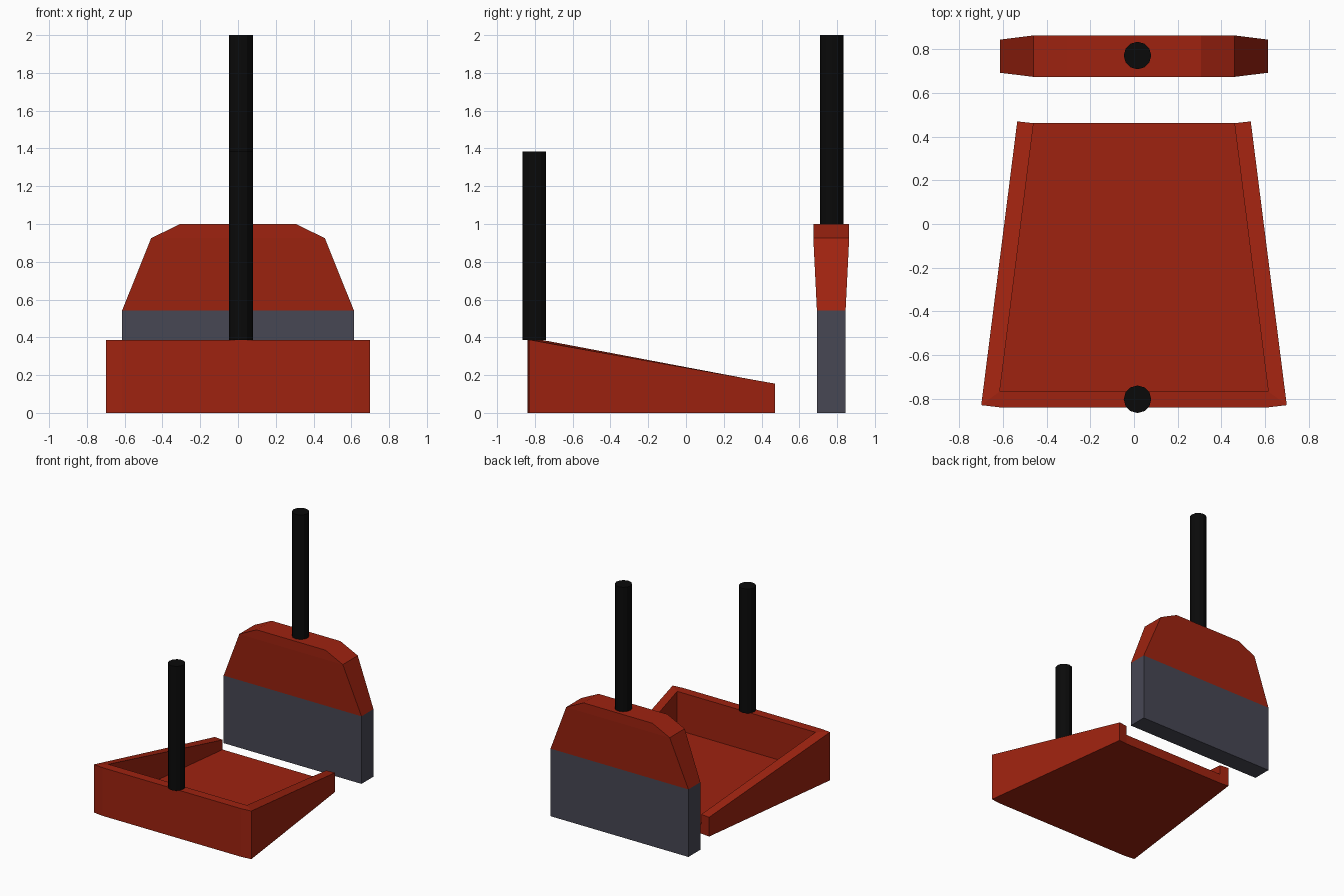
import bpy, bmesh, math

if "Cube" in bpy.data.objects:
    bpy.data.objects.remove(bpy.data.objects["Cube"])


def material(name, color):
    m = bpy.data.materials.new(name)
    m.diffuse_color = (*color, 1)
    m.use_nodes = True
    m.node_tree.nodes["Principled BSDF"].inputs["Base Color"].default_value = m.diffuse_color
    return m


RED = material("red plastic", (0.345, 0.0165, 0.005))
GREY = material("grey bristles", (0.063, 0.063, 0.088))
BLACK = material("black handle", (0.003, 0.003, 0.003))


def finish(name, bm, mat):
    bmesh.ops.recalc_face_normals(bm, faces=bm.faces)
    me = bpy.data.meshes.new(name)
    bm.to_mesh(me)
    bm.free()
    me.materials.append(mat)
    ob = bpy.data.objects.new(name, me)
    bpy.context.collection.objects.link(ob)
    return ob


def stack(name, mat, sections):
    """Solid from stacked rectangles: (half width, y min, y max, z)."""
    bm = bmesh.new()
    rings = [[bm.verts.new(p) for p in
              ((-w, y0, z), (w, y0, z), (w, y1, z), (-w, y1, z))]
             for w, y0, y1, z in sections]
    bm.faces.new(rings[0])
    bm.faces.new(rings[-1])
    for a, b in zip(rings, rings[1:]):
        for i in range(4):
            j = (i + 1) % 4
            bm.faces.new((a[i], a[j], b[j], b[i]))
    return finish(name, bm, mat)


def handle(name, y, z0, z1):
    bpy.ops.mesh.primitive_cylinder_add(
        vertices=12, radius=0.063, depth=z1 - z0,
        location=(0.016, y, (z0 + z1) / 2))
    ob = bpy.context.object
    ob.name = name
    ob.data.materials.append(BLACK)


# Dustpan: right half, then mirrored
HIGH, LOW, FLOOR = 0.387, 0.155, 0.077
plan = {  # plan point: x, y, rim height
    "mid_back": (0, -0.84, HIGH), "mid_in": (0, -0.767, HIGH),
    "mid_front": (0, 0.462, LOW), "back": (0.615, -0.84, HIGH),
    "corner": (0.70, -0.83, HIGH), "inner": (0.615, -0.767, HIGH),
    "lip": (0.46, 0.462, LOW), "tip": (0.535, 0.47, LOW),
}
bm = bmesh.new()
cache = {}


def v(key, level):
    if (key, level) not in cache:
        x, y, top = plan[key]
        z = {"b": 0, "f": FLOOR, "t": top}[level]
        cache[key, level] = bm.verts.new((x, y, z))
    return cache[key, level]


def flat(level, *keys):
    bm.faces.new([v(k, level) for k in keys])


def wall(k1, k2, lo, hi):
    bm.faces.new((v(k1, lo), v(k2, lo), v(k2, hi), v(k1, hi)))


flat("b", "mid_back", "back", "corner", "tip", "lip", "mid_front")
flat("f", "mid_in", "inner", "lip", "mid_front")
flat("t", "mid_back", "back", "inner", "mid_in")
flat("t", "back", "corner", "inner")
flat("t", "corner", "tip", "lip", "inner")
wall("mid_back", "back", "b", "t")
wall("back", "corner", "b", "t")
wall("corner", "tip", "b", "t")
wall("lip", "mid_front", "b", "f")
wall("inner", "lip", "f", "t")
wall("mid_in", "inner", "f", "t")
bm.faces.new((v("tip", "b"), v("lip", "b"), v("lip", "f"),
              v("lip", "t"), v("tip", "t")))
bmesh.ops.mirror(bm, geom=bm.verts[:] + bm.edges[:] + bm.faces[:],
                 axis='X', merge_dist=0.0001)
bmesh.ops.remove_doubles(bm, verts=bm.verts, dist=0.0001)
finish("dustpan", bm, RED)
handle("dustpan_handle", -0.803, 0.385, 1.385)

# Brush: bristle block, tapered head, handle
stack("brush_bristles", GREY, [(0.613, 0.693, 0.845, 0),
                               (0.613, 0.693, 0.845, 0.543)])
stack("brush_head", RED, [(0.613, 0.693, 0.845, 0.543),
                          (0.46, 0.674, 0.864, 0.925),
                          (0.306, 0.674, 0.864, 1.0)])
handle("brush_handle", 0.772, 0.99, 2.0)
